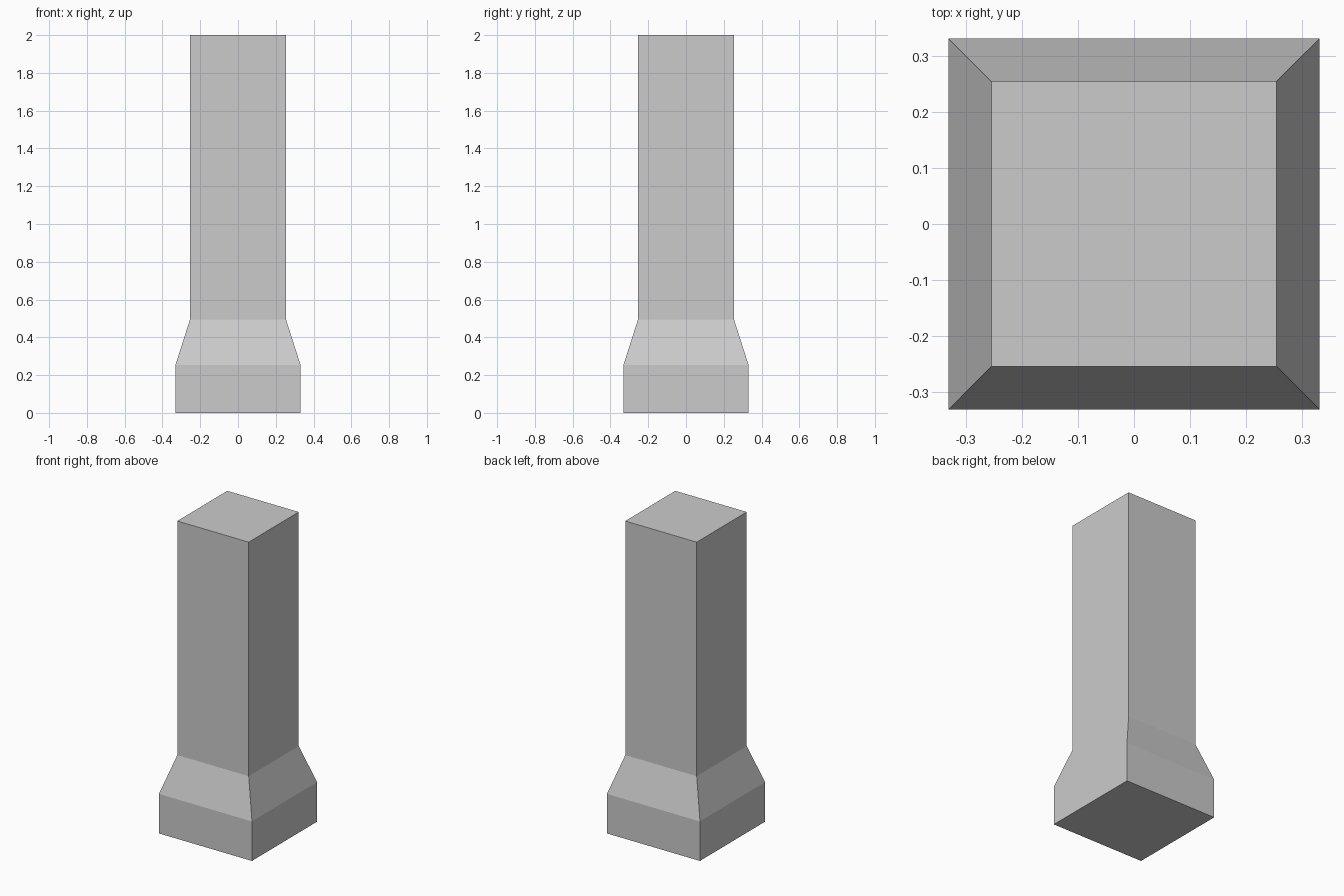
import bpy, bmesh

if "Cube" in bpy.data.objects:
    bpy.data.objects.remove(bpy.data.objects["Cube"])

# Square cross-sections from bottom to top: (half width, height)
PROFILE = [(0.331, 0.0), (0.331, 0.254), (0.254, 0.495), (0.254, 2.0)]
CORNERS = [(-1, -1), (1, -1), (1, 1), (-1, 1)]

bm = bmesh.new()
rings = [[bm.verts.new((sx * h, sy * h, z)) for sx, sy in CORNERS] for h, z in PROFILE]

# Plinth, sloped shoulder and shaft walls
for low, high in zip(rings, rings[1:]):
    for i in range(4):
        j = (i + 1) % 4
        bm.faces.new((low[i], low[j], high[j], high[i]))

# Bottom and top caps
bm.faces.new(rings[0][::-1])
bm.faces.new(rings[-1])

mesh = bpy.data.meshes.new("square_pillar")
bm.to_mesh(mesh)
bm.free()
pillar = bpy.data.objects.new("square_pillar", mesh)
bpy.context.collection.objects.link(pillar)
